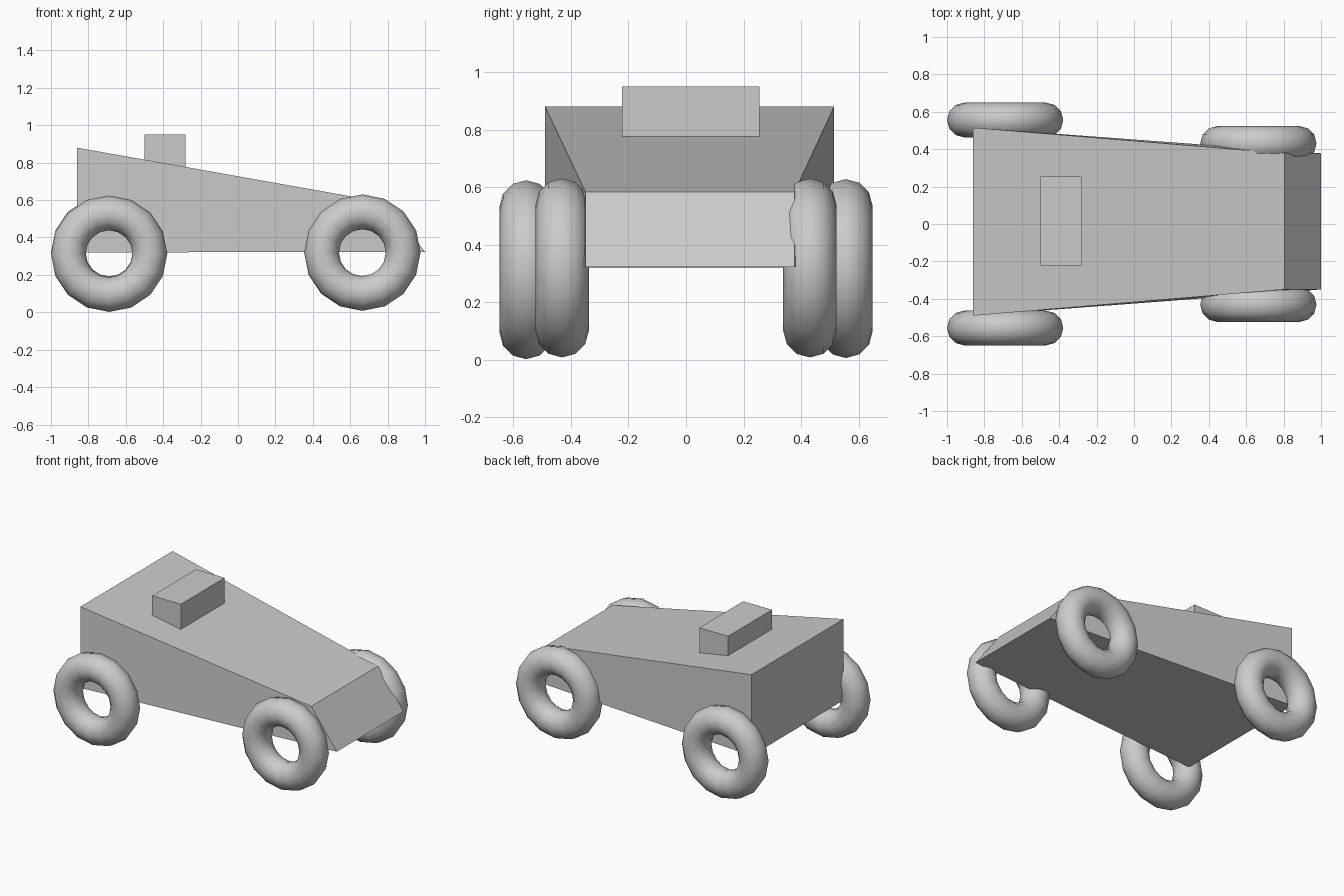
import bpy, bmesh
from math import radians

if "Cube" in bpy.data.objects:
    bpy.data.objects.remove(bpy.data.objects["Cube"])

# Wedge body: side profile (x, z, y min, y max), tapering towards the nose
profile = [(-0.86, 0.32, -0.49, 0.515), (1.0, 0.323, -0.35, 0.378),
           (0.805, 0.584, -0.35, 0.378), (-0.86, 0.88, -0.49, 0.515)]
bm = bmesh.new()
right = [bm.verts.new((x, y0, z)) for x, z, y0, y1 in profile]
left = [bm.verts.new((x, y1, z)) for x, z, y0, y1 in profile]
bm.faces.new(right)
bm.faces.new(left[::-1])
for i in range(4):
    j = (i + 1) % 4
    bm.faces.new((right[i], left[i], left[j], right[j]))
bmesh.ops.recalc_face_normals(bm, faces=bm.faces)
mesh = bpy.data.meshes.new("body")
bm.to_mesh(mesh)
bm.free()
bpy.context.collection.objects.link(bpy.data.objects.new("body", mesh))

# Cabin block sunk into the sloping top
bpy.ops.mesh.primitive_cube_add(size=1, location=(-0.39, 0.016, 0.835))
cabin = bpy.context.object
cabin.name = "cabin_block"
cabin.scale = (0.22, 0.478, 0.23)


# Ring tyres
def wheel(name, x, y, z):
    bpy.ops.mesh.primitive_torus_add(
        major_segments=16, minor_segments=12, major_radius=0.218,
        minor_radius=0.093, location=(x, y, z), rotation=(radians(90), 0, 0))
    bpy.context.object.name = name
    bpy.ops.object.shade_smooth()


for side, s in (("right", -1), ("left", 1)):
    wheel("rear_wheel_" + side, -0.689, s * 0.556, 0.315 + 0.002 * s)
    wheel("front_wheel_" + side, 0.665, s * 0.431, 0.319)
